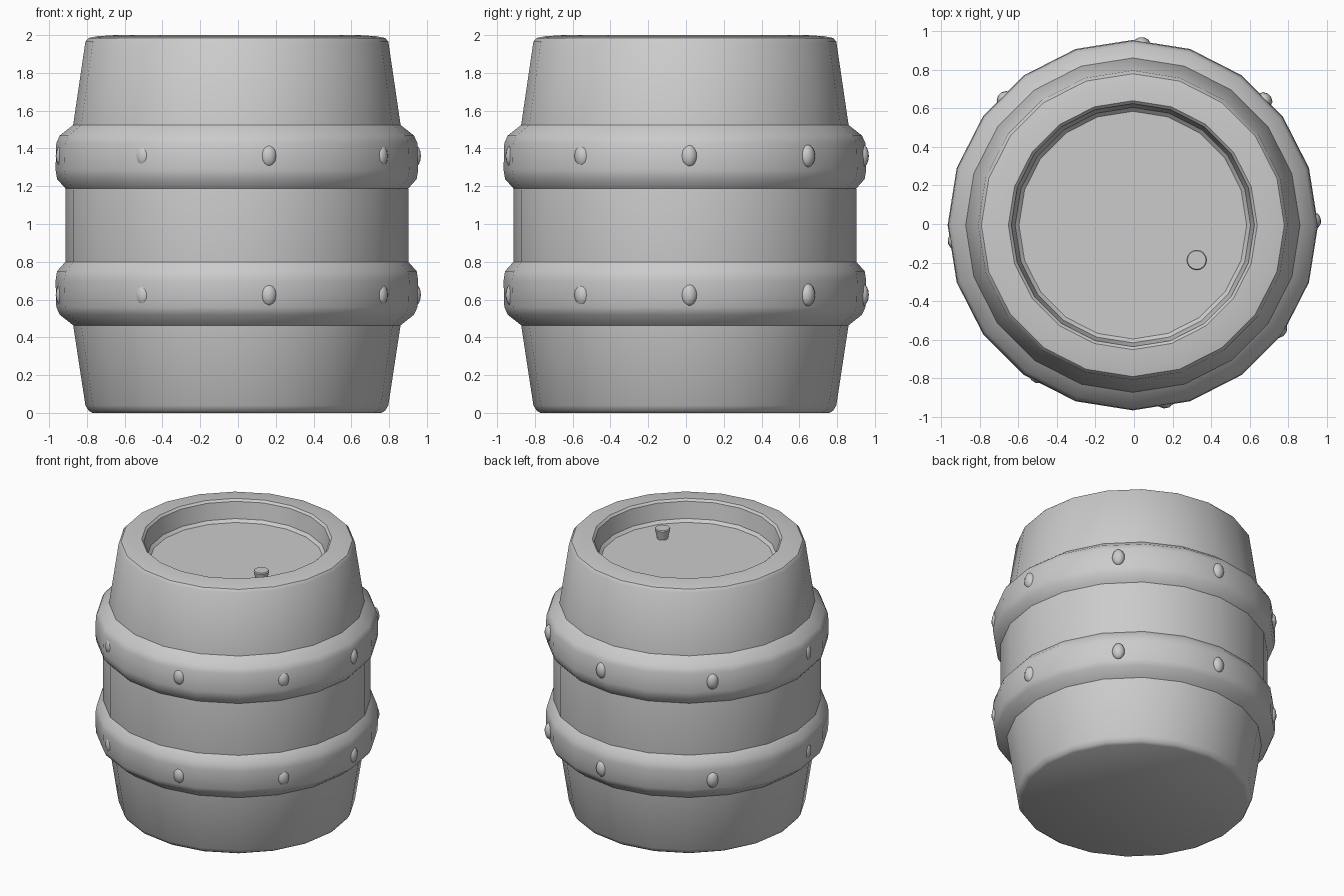
import bpy, bmesh, math
from mathutils import Matrix, Vector

if "Cube" in bpy.data.objects:
    bpy.data.objects.remove(bpy.data.objects["Cube"])

SIDES = 20
CENTRE = Vector((-0.006, -0.006, 0))


def finish(bm, name, angle=35):
    bmesh.ops.recalc_face_normals(bm, faces=bm.faces[:])
    mesh = bpy.data.meshes.new(name)
    bm.to_mesh(mesh)
    bm.free()
    ob = bpy.data.objects.new(name, mesh)
    bpy.context.collection.objects.link(ob)
    bpy.ops.object.select_all(action='DESELECT')
    ob.select_set(True)
    bpy.context.view_layer.objects.active = ob
    bpy.ops.object.shade_smooth_by_angle(angle=math.radians(angle))
    return ob


def lathe(name, profile, closed=False, sides=SIDES, centre=CENTRE):
    """Turn an (r, z) profile around a vertical axis; open ends get capped."""
    bm = bmesh.new()
    rings = []
    for r, z in profile:
        rings.append([bm.verts.new(centre + Vector((
            r * math.cos(2 * math.pi * i / sides),
            r * math.sin(2 * math.pi * i / sides), z))) for i in range(sides)])
    pairs = list(zip(rings, rings[1:]))
    if closed:
        pairs.append((rings[-1], rings[0]))
    for a, b in pairs:
        for i in range(sides):
            j = (i + 1) % sides
            bm.faces.new((a[i], a[j], b[j], b[i]))
    if not closed:
        bm.faces.new(rings[0])
        bm.faces.new(rings[-1])
    return finish(bm, name)


# Barrel body with rounded rim and recessed lid
lathe("barrel_body", [
    (0.765, 0.0), (0.785, 0.012), (0.802, 0.04), (0.866, 0.46), (0.908, 0.80),
    (0.908, 1.18), (0.866, 1.53), (0.802, 1.965), (0.785, 1.985), (0.74, 1.994),
    (0.645, 2.0), (0.63, 1.985), (0.61, 1.865), (0.59, 1.845)])

# Two hoops, mirrored about the barrel's middle
hoop = [(0.862, 0.46), (0.938, 0.52), (0.956, 0.56), (0.960, 0.70),
        (0.952, 0.75), (0.905, 0.803), (0.88, 0.70), (0.86, 0.53)]
lathe("lower_hoop", hoop, closed=True)
lathe("upper_hoop", [(r, 1.988 - z) for r, z in hoop], closed=True)

# Rivets around each hoop
for name, z in (("lower_rivets", 0.625), ("upper_rivets", 1.36)):
    bm = bmesh.new()
    for deg in (1, 43.5, 87.5, 136, 185.5, 237.5, 280, 324):
        m = (Matrix.Rotation(math.radians(deg), 4, 'Z')
             @ Matrix.Translation((0.935, 0, z))
             @ Matrix.Diagonal((0.035, 0.044, 0.06, 1)))
        bmesh.ops.create_uvsphere(bm, u_segments=10, v_segments=8, radius=1, matrix=m)
    finish(bm, name, 60)

# Tapered stopper in the lid
lathe("stopper", [(0.036, 1.84), (0.053, 1.915), (0.048, 1.922)],
      sides=16, centre=Vector((0.325, -0.187, 0)))
